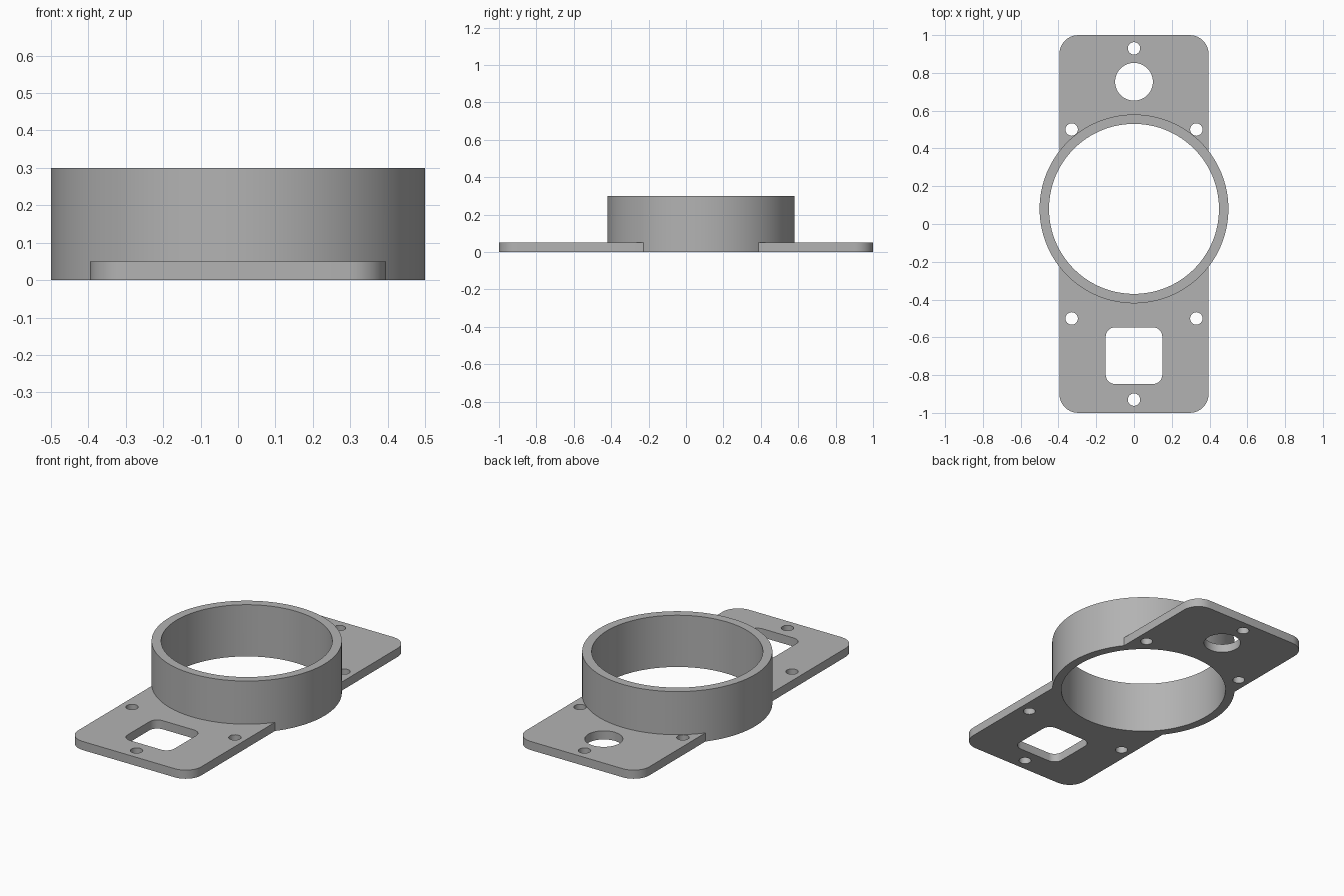
import bpy
import bmesh
from math import cos, sin, pi

if "Cube" in bpy.data.objects:
    bpy.data.objects.remove(bpy.data.objects["Cube"], do_unlink=True)

THICK, HEIGHT = 0.05, 0.3
RING_Y = 0.08

grey = bpy.data.materials.new("plain grey")
grey.use_nodes = True
colour = (0.45, 0.45, 0.45, 1)
grey.diffuse_color = colour
grey.node_tree.nodes["Principled BSDF"].inputs["Base Color"].default_value = colour


def circle(x, y, r, n):
    return [(x + r * cos(2 * pi * i / n), y + r * sin(2 * pi * i / n)) for i in range(n)]


def rounded_rect(x, y, half_w, half_d, r, n=8):
    points = []
    for k, (sx, sy) in enumerate([(1, 1), (-1, 1), (-1, -1), (1, -1)]):
        for i in range(n + 1):
            a = (k + i / n) * pi / 2
            points.append((x + sx * (half_w - r) + r * cos(a),
                           y + sy * (half_d - r) + r * sin(a)))
    return points


def prism(name, outline, z0, z1):
    bm = bmesh.new()
    face = bm.faces.new([bm.verts.new((x, y, z0)) for x, y in outline])
    grown = bmesh.ops.extrude_face_region(bm, geom=[face])["geom"]
    top = [v for v in grown if isinstance(v, bmesh.types.BMVert)]
    bmesh.ops.translate(bm, verts=top, vec=(0, 0, z1 - z0))
    bmesh.ops.recalc_face_normals(bm, faces=bm.faces)
    mesh = bpy.data.meshes.new(name)
    bm.to_mesh(mesh)
    bm.free()
    mesh.materials.append(grey)
    obj = bpy.data.objects.new(name, mesh)
    bpy.context.collection.objects.link(obj)
    return obj


def combine(target, tool, operation):
    mod = target.modifiers.new(tool.name, "BOOLEAN")
    mod.operation = operation
    mod.solver = "EXACT"
    mod.object = tool
    tool.hide_render = True
    tools.append(tool)


tools = []

# Flat mounting plate with rounded corners
body = prism("mounting_plate_with_collar", rounded_rect(0, 0, 0.395, 1, 0.1), 0, THICK)

# Screw holes, round port and square port through the plate
screws = [(0, 0.93), (0, -0.93)] + [(sx * 0.33, sy * 0.5) for sx in (-1, 1) for sy in (-1, 1)]
cuts = [circle(x, y, 0.033, 24) for x, y in screws]
cuts.append(circle(0, 0.753, 0.1, 48))
cuts.append(rounded_rect(0, -0.697, 0.15, 0.15, 0.05))
for outline in cuts:
    combine(body, prism("port_cutter", outline, -0.1, 0.2), "DIFFERENCE")

# Tall collar joined to the plate, then bored right through
combine(body, prism("collar_outside", circle(0, RING_Y, 0.5, 128), 0, HEIGHT), "UNION")
combine(body, prism("collar_bore", circle(0, RING_Y, 0.45, 128), -0.1, 0.5), "DIFFERENCE")

# Bake the cuts and remove the helpers
bpy.context.view_layer.update()
graph = bpy.context.evaluated_depsgraph_get()
baked = bpy.data.meshes.new_from_object(body.evaluated_get(graph))
body.modifiers.clear()
body.data = baked
for tool in tools:
    bpy.data.objects.remove(tool, do_unlink=True)

# Smooth round walls, crisp rims
bpy.ops.object.select_all(action="DESELECT")
body.select_set(True)
bpy.context.view_layer.objects.active = body
bpy.ops.object.shade_smooth_by_angle(angle=pi / 6)
